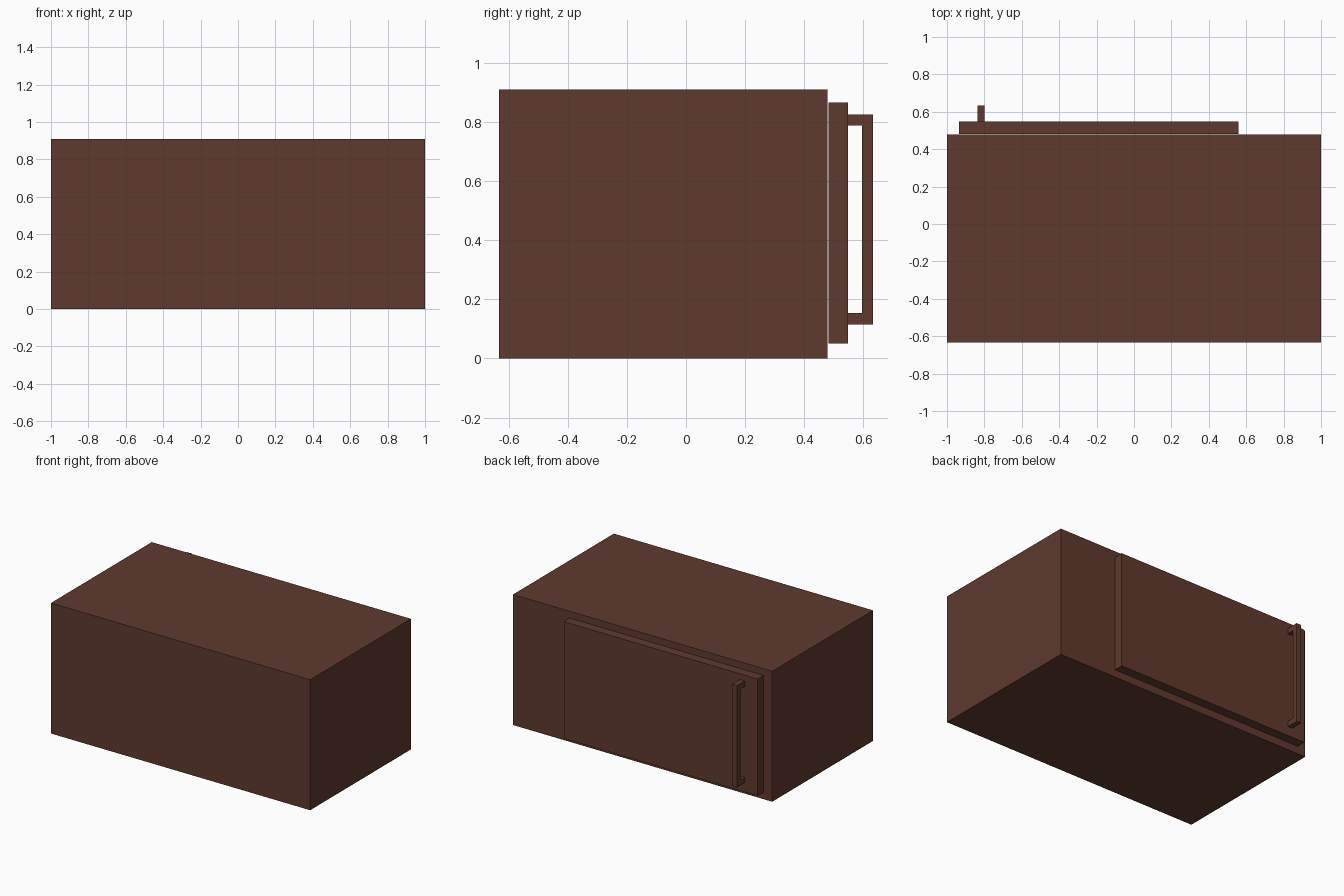
import bpy
import bmesh
from mathutils import Vector

default = bpy.data.objects.get("Cube")
if default:
    bpy.data.objects.remove(default, do_unlink=True)

# Single flat colour
brown = bpy.data.materials.new("dark_brown")
brown.use_nodes = True
colour = (0.114, 0.042, 0.026, 1.0)
brown.diffuse_color = colour
shader = next(n for n in brown.node_tree.nodes if n.type == "BSDF_PRINCIPLED")
shader.inputs["Base Color"].default_value = colour


def extrude_profile(name, profile, x_min, x_max):
    """Extrude a closed (y, z) outline along x."""
    bm = bmesh.new()
    face = bm.faces.new([bm.verts.new((x_min, y, z)) for y, z in profile])
    result = bmesh.ops.extrude_face_region(bm, geom=[face])
    moved = [v for v in result["geom"] if isinstance(v, bmesh.types.BMVert)]
    bmesh.ops.translate(bm, verts=moved, vec=Vector((x_max - x_min, 0, 0)))
    bmesh.ops.recalc_face_normals(bm, faces=bm.faces)
    mesh = bpy.data.meshes.new(name)
    bm.to_mesh(mesh)
    bm.free()
    mesh.materials.append(brown)
    obj = bpy.data.objects.new(name, mesh)
    bpy.context.collection.objects.link(obj)
    return obj


def rectangle(y0, y1, z0, z1):
    return [(y0, z0), (y1, z0), (y1, z1), (y0, z1)]


# Cabinet body
extrude_profile("cabinet_body", rectangle(-0.633, 0.478, 0, 0.91), -1, 1)

# Door panel, separated from the body by a narrow gap
door_back = 0.547
extrude_profile("door", rectangle(0.482, door_back, 0.05, 0.865), -0.935, 0.56)

# Bracket-shaped handle: two short posts joined by an upright bar
bottom, top, bar, thick = 0.115, 0.825, 0.633, 0.038
handle = [
    (door_back, bottom), (bar, bottom), (bar, top), (door_back, top),
    (door_back, top - thick), (bar - thick, top - thick),
    (bar - thick, bottom + thick), (door_back, bottom + thick),
]
extrude_profile("door_handle", handle, -0.837, -0.8)
